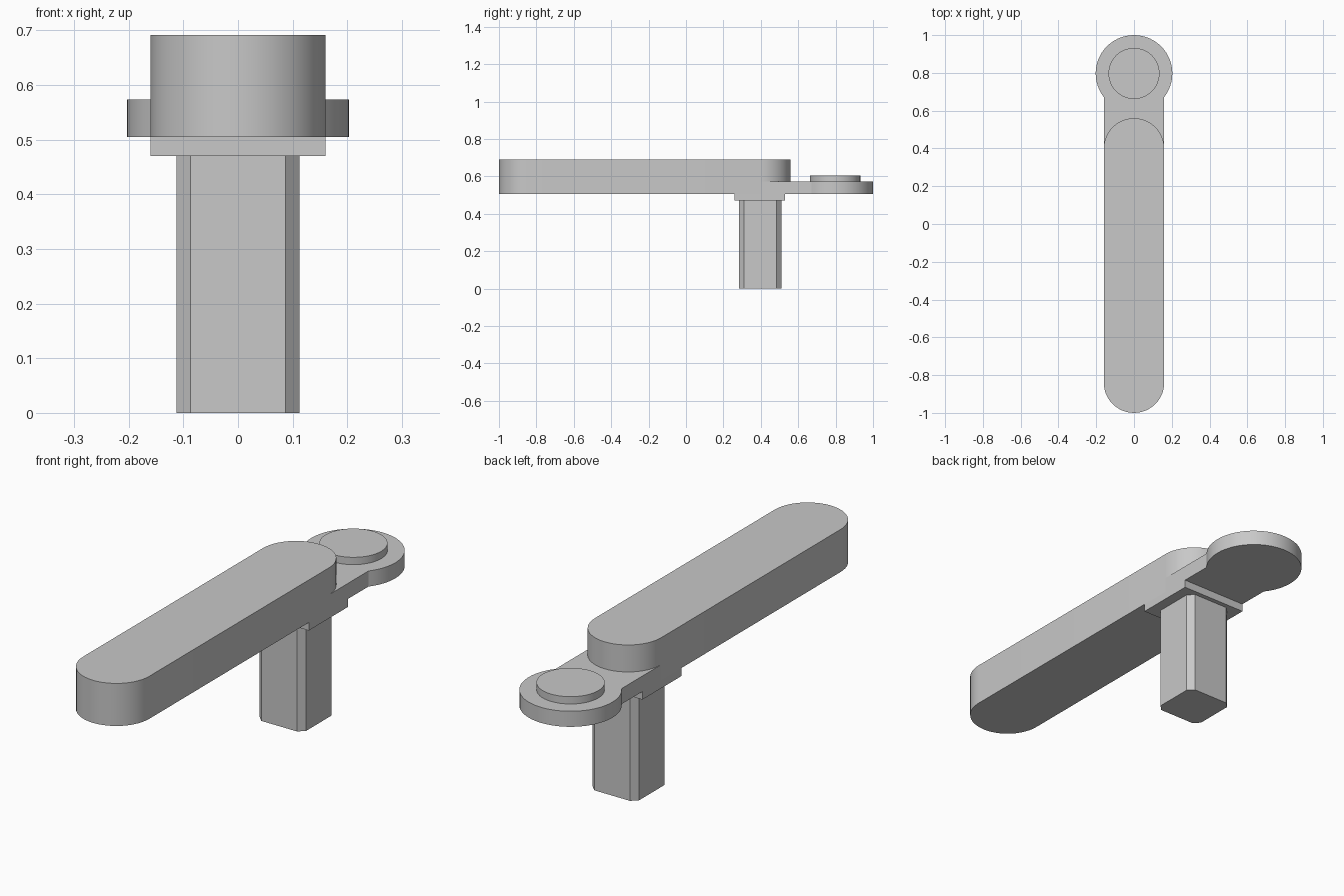
import bpy
import bmesh
from math import sin, cos, pi, asin

cube = bpy.data.objects.get("Cube")
if cube:
    bpy.data.objects.remove(cube, do_unlink=True)

grey = bpy.data.materials.new("plain grey")
grey.use_nodes = True
colour = (0.58, 0.58, 0.58, 1)
grey.diffuse_color = colour
grey.node_tree.nodes["Principled BSDF"].inputs["Base Color"].default_value = colour


def arc(cy, r, start, end, steps):
    """Points on an arc centred on x = 0."""
    angles = [start + (end - start) * i / steps for i in range(steps + 1)]
    return [(r * cos(a), cy + r * sin(a)) for a in angles]


def prism(name, outline, bottom, top):
    """Extrude a counter-clockwise outline from bottom to top."""
    bm = bmesh.new()
    face = bm.faces.new([bm.verts.new((x, y, bottom)) for x, y in outline])
    new = bmesh.ops.extrude_face_region(bm, geom=[face])["geom"]
    for v in new:
        if isinstance(v, bmesh.types.BMVert):
            v.co.z = top
    bmesh.ops.recalc_face_normals(bm, faces=bm.faces)
    mesh = bpy.data.meshes.new(name)
    bm.to_mesh(mesh)
    bm.free()
    mesh.materials.append(grey)
    obj = bpy.data.objects.new(name, mesh)
    bpy.context.collection.objects.link(obj)
    bpy.ops.object.select_all(action="DESELECT")
    obj.select_set(True)
    bpy.context.view_layer.objects.active = obj
    bpy.ops.object.shade_smooth_by_angle(angle=pi / 6)
    return obj


def chamfered(cy, half, cut):
    """Square outline with cut corners."""
    a, b = half, half - cut
    pts = [(a, -b), (a, b), (b, a), (-b, a), (-a, b), (-a, -b), (-b, -a), (b, -a)]
    return [(x, cy + y) for x, y in pts]


W = 0.16        # half width of the lever
BASE = 0.505    # underside of the lever
R = 0.203       # rose disc radius
DISC_Y = 0.797

# Long lever with two round ends
prism("lever", arc(0.40, W, 0, pi, 24) + arc(-0.84, W, pi, 2 * pi, 24), BASE, 0.691)

# Flat tongue flowing into a round disc
neck = asin(W / R)
tongue = [(-W, 0.40), (W, 0.40)] + arc(DISC_Y, R, neck - pi / 2, 3 * pi / 2 - neck, 40)
prism("tongue_disc", tongue, BASE, 0.573)

# Raised button on the disc
prism("button", arc(DISC_Y, 0.135, 0, 2 * pi * 47 / 48, 47), 0.573, 0.605)

# Collar under the lever
prism("collar", [(-W, 0.26), (W, 0.26), (W, 0.53), (-W, 0.53)], 0.47, BASE)

# Square stem with chamfered corners
prism("stem", chamfered(0.397, 0.1125, 0.026), 0, 0.47)
